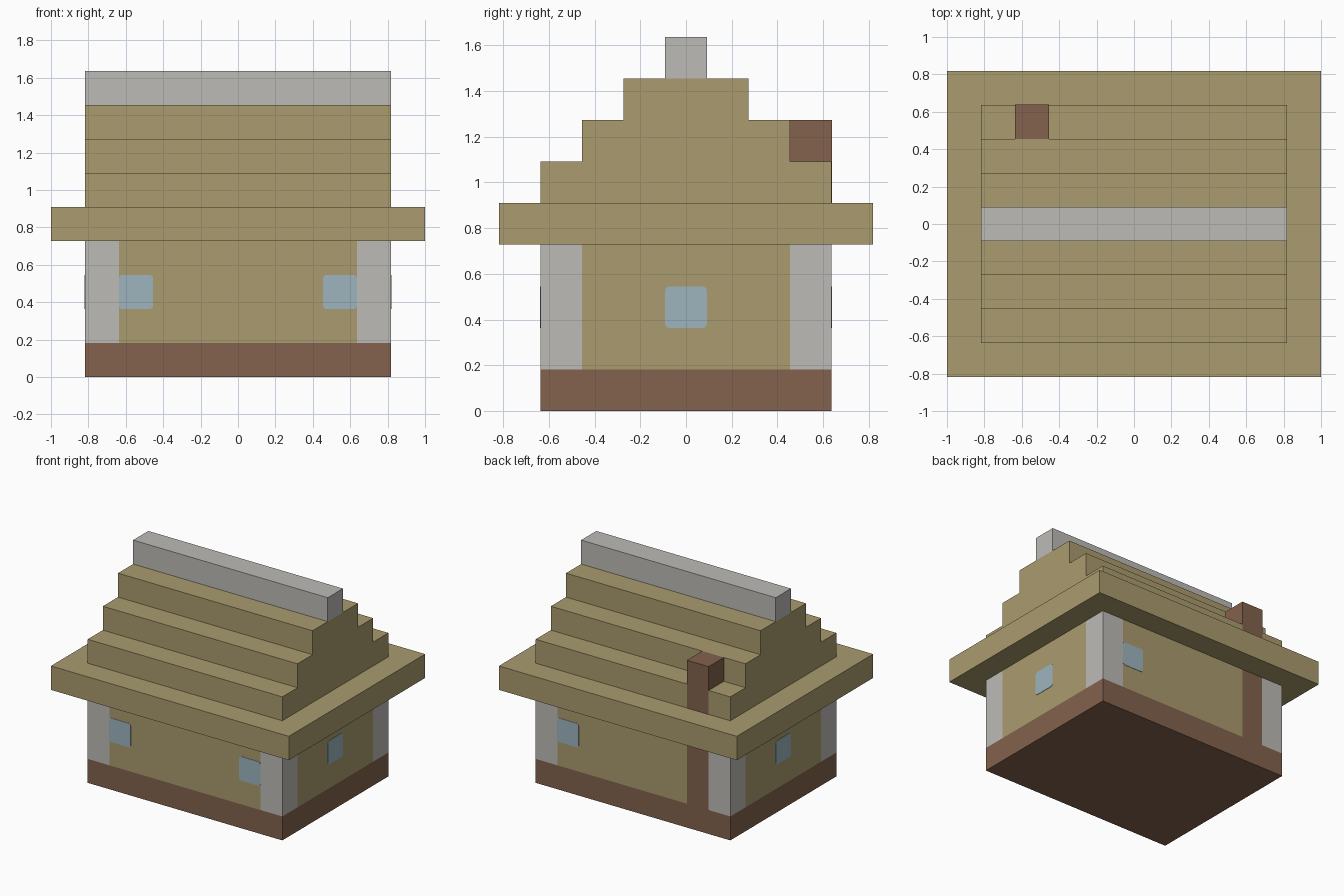
import bpy
import bmesh
from mathutils import Vector

U = 2 / 11  # one block

cube = bpy.data.objects.get("Cube")
if cube:
    bpy.data.objects.remove(cube, do_unlink=True)


def linear(c):
    c /= 255
    return c / 12.92 if c <= 0.04045 else ((c + 0.055) / 1.055) ** 2.4


def material(name, *rgb):
    mat = bpy.data.materials.new(name)
    colour = [linear(c) for c in rgb] + [1]
    mat.use_nodes = True
    mat.diffuse_color = colour
    mat.node_tree.nodes["Principled BSDF"].inputs["Base Color"].default_value = colour
    return mat


straw = material("straw", 170, 156, 110)
brown = material("brown", 131, 98, 78)
stone = material("pale stone", 189, 187, 183)
glass = material("window blue", 157, 181, 190)


def finish(name, bm, *mats):
    bmesh.ops.recalc_face_normals(bm, faces=bm.faces)
    mesh = bpy.data.meshes.new(name)
    bm.to_mesh(mesh)
    bm.free()
    for mat in mats:
        mesh.materials.append(mat)
    obj = bpy.data.objects.new(name, mesh)
    bpy.context.collection.objects.link(obj)
    return obj


def box_mesh(lo, hi):
    """Box between two corners given in blocks."""
    bm = bmesh.new()
    bmesh.ops.create_cube(bm, size=1)
    lo, hi = Vector(lo) * U, Vector(hi) * U
    for v in bm.verts:
        v.co = (lo + hi) / 2 + v.co * (hi - lo)
    return bm


# Walls: one box, cut along the borders of the colour areas
walls = box_mesh((-4.5, -3.5, 0), (4.5, 3.5, 4))
cuts = [(0, -3.5), (0, -2.5), (0, 3.5), (1, -2.5), (1, 2.5), (2, 1)]
for axis, at in cuts:
    normal = Vector((0, 0, 0))
    normal[axis] = 1
    bmesh.ops.bisect_plane(walls, geom=walls.verts[:] + walls.edges[:] + walls.faces[:],
                           plane_co=normal * at * U, plane_no=normal)
for f in walls.faces:
    x, y, z = f.calc_center_median() / U
    if z < 1:
        f.material_index = 1      # plinth
    elif abs(x) > 3.5 and abs(y) > 2.5:
        f.material_index = 2      # corner posts
    elif y > 3.4 and -3.5 < x < -2.5:
        f.material_index = 1      # chimney breast on the back wall
finish("walls", walls, straw, brown, stone)

# Eaves slab
finish("eaves", box_mesh((-5.5, -4.5, 4), (5.5, 4.5, 5)), straw)

# Stepped roof: half profile mirrored, then extruded along x
half = []
for step in range(3):
    half += [(3.5 - step, 5 + step), (3.5 - step, 6 + step)]
profile = half + [(-y, z) for y, z in reversed(half)]
roof = bmesh.new()
gable = roof.faces.new([roof.verts.new(Vector((-4.5, y, z)) * U) for y, z in profile])
sides = bmesh.ops.extrude_face_region(roof, geom=[gable], use_keep_orig=True)
bmesh.ops.translate(roof, vec=(9 * U, 0, 0),
                    verts=[g for g in sides["geom"] if isinstance(g, bmesh.types.BMVert)])
finish("stepped_roof", roof, straw)

# Ridge beam, and chimney just proud of the lowest step
finish("ridge_beam", box_mesh((-4.5, -0.5, 8), (4.5, 0.5, 9)), stone)
finish("chimney", box_mesh((-3.5, 2.5, 5), (-2.5, 3.51, 7)), brown)


def window(name, centre, axis):
    """Thin pane with rounded corners, facing along the axis."""
    size = Vector((1, 1, 1))
    size[axis] = 0.03
    centre = Vector(centre)
    bm = box_mesh(centre - size / 2, centre + size / 2)
    corners = [e for e in bm.edges
               if abs((e.verts[0].co - e.verts[1].co)[axis]) > 0.001]
    bmesh.ops.bevel(bm, geom=corners, offset=0.1 * U, segments=3,
                    profile=0.5, affect='EDGES')
    finish(name, bm, glass)


window("window_front_left", (3, -3.5, 2.5), 1)
window("window_front_right", (-3, -3.5, 2.5), 1)
window("window_back", (3, 3.5, 2.5), 1)
window("window_side_left", (4.5, 0, 2.5), 0)
window("window_side_right", (-4.5, 0, 2.5), 0)
